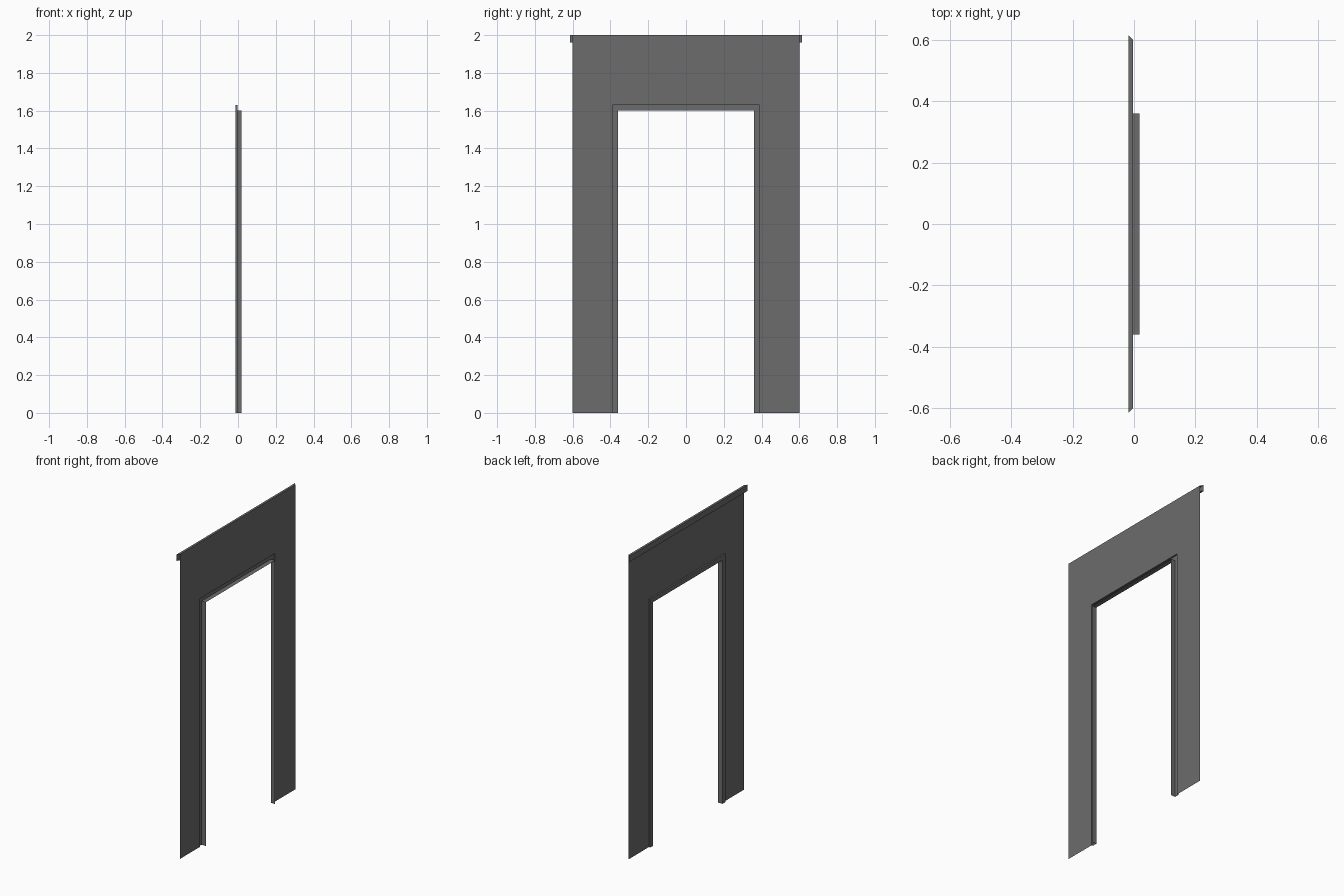
import bpy

if "Cube" in bpy.data.objects:
    bpy.data.objects.remove(bpy.data.objects["Cube"])

# Panel layout (y = width, z = height, x = thickness direction)
WALL_X = -0.003      # plane of the thin wall sheet
HALF_W, TOP = 0.60, 2.0
OPEN_W, OPEN_H = 0.36, 1.60
TRIM = 0.03          # width of the casing around the opening

grey = bpy.data.materials.new("dark grey")
grey.diffuse_color = (0.15, 0.15, 0.15, 1)
grey.use_nodes = True
grey.node_tree.nodes["Principled BSDF"].inputs["Base Color"].default_value = grey.diffuse_color


def make(name, verts, faces):
    mesh = bpy.data.meshes.new(name)
    mesh.from_pydata(verts, [], faces)
    mesh.materials.append(grey)
    mesh.update()
    obj = bpy.data.objects.new(name, mesh)
    bpy.context.collection.objects.link(obj)
    return obj


def loft(name, rails):
    """Join neighbouring rails (equal length point lists) with quads."""
    n = len(rails[0])
    verts = [p for rail in rails for p in rail]
    faces = [(r * n + i, r * n + i + 1, (r + 1) * n + i + 1, (r + 1) * n + i)
             for r in range(len(rails) - 1) for i in range(n - 1)]
    return make(name, verts, faces)


def arch(half, height, x):
    """Door-shaped path: up one side, across, down the other."""
    return [(x, -half, 0), (x, -half, height), (x, half, height), (x, half, 0)]


# Thin wall sheet with the doorway left open
w, h = OPEN_W + TRIM, OPEN_H + TRIM
outer = [(WALL_X, -HALF_W, 0), (WALL_X, -HALF_W, h), (WALL_X, -HALF_W, TOP),
         (WALL_X, -w, TOP), (WALL_X, w, TOP),
         (WALL_X, HALF_W, TOP), (WALL_X, HALF_W, h), (WALL_X, HALF_W, 0)]
inner = arch(w, h, WALL_X)
# left post, right post, lintel
make("wall_sheet", outer + inner,
     [(0, 8, 9, 1), (11, 7, 6, 10), (1, 9, 10, 6, 5, 4, 3, 2)])

# Raised casing and doorway lining, one profile swept round the opening
loft("door_casing", [arch(w, h, WALL_X), arch(w, h, -0.013),
                     arch(OPEN_W, OPEN_H, -0.013), arch(OPEN_W, OPEN_H, 0.018)])

# Cornice strip with mitred open ends
profile = [(WALL_X, HALF_W, 1.96), (-0.018, 0.615, 1.96),
           (-0.018, 0.615, TOP), (WALL_X, HALF_W, TOP)]
loft("cornice", [[(x, s * y, z) for x, y, z in profile] for s in (-1, 1)])
